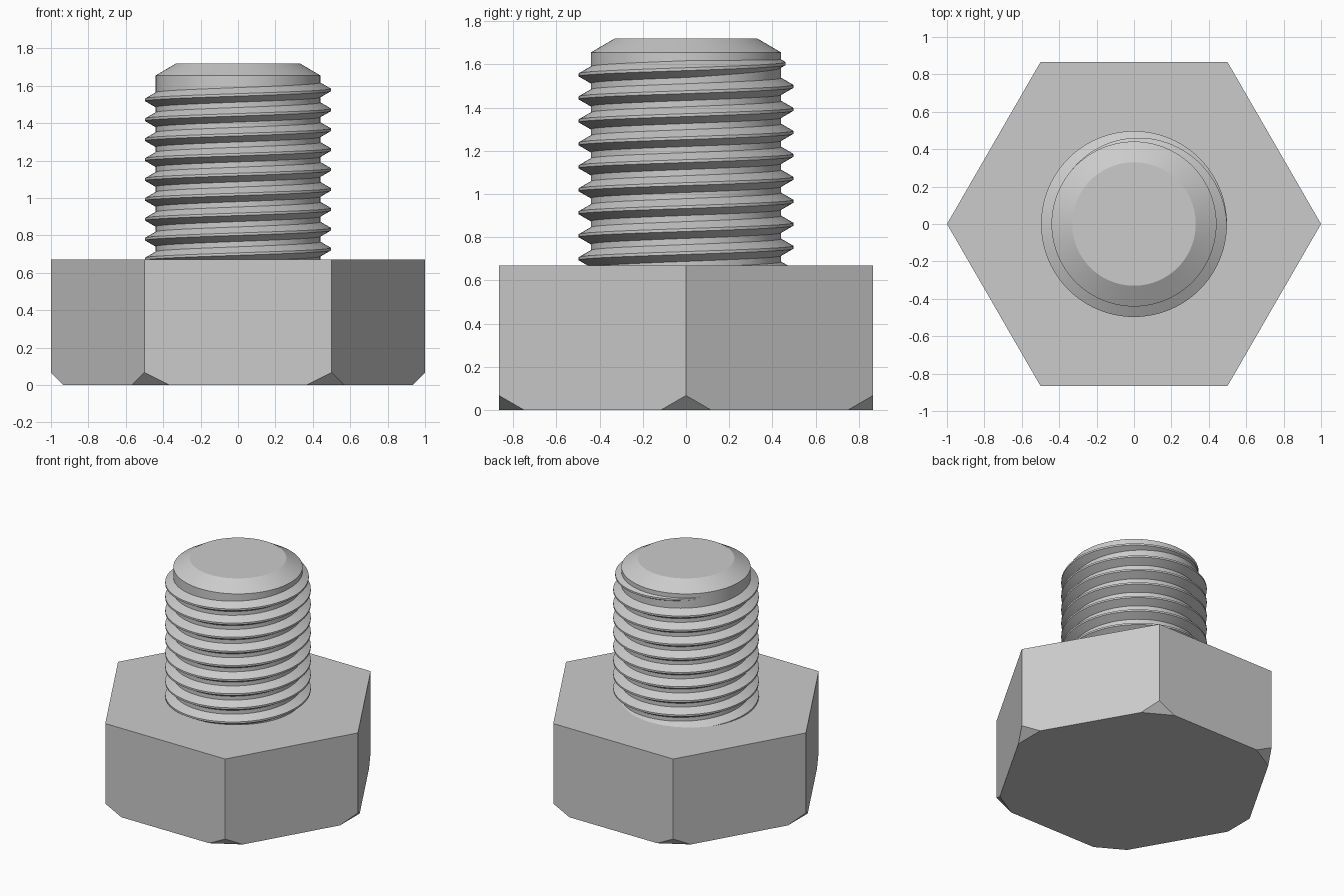
import bpy, bmesh
from math import sin, cos, pi, tan, radians
from mathutils import Vector

if "Cube" in bpy.data.objects:
    bpy.data.objects.remove(bpy.data.objects["Cube"], do_unlink=True)

HEAD_H, TOP_Z = 0.67, 1.72
ROOT_R, CREST_R, PITCH = 0.441, 0.497, 0.1064
SEG = 96

steel = bpy.data.materials.new("plain_grey_steel")
steel.use_nodes = True
grey = (0.6, 0.6, 0.6, 1)
steel.diffuse_color = grey
steel.node_tree.nodes["Principled BSDF"].inputs["Base Color"].default_value = grey


def finish(name, bm, smooth=False):
    bmesh.ops.recalc_face_normals(bm, faces=bm.faces)
    mesh = bpy.data.meshes.new(name)
    bm.to_mesh(mesh)
    bm.free()
    mesh.materials.append(steel)
    obj = bpy.data.objects.new(name, mesh)
    bpy.context.collection.objects.link(obj)
    if smooth:
        bpy.ops.object.select_all(action='DESELECT')
        obj.select_set(True)
        bpy.context.view_layer.objects.active = obj
        bpy.ops.object.shade_smooth_by_angle(angle=radians(30))
    return obj


def polar(r, a, z):
    return Vector((r * cos(a), r * sin(a), z))


def bridge(bm, rings, close_ring):
    """Join consecutive rows of vertices with quads."""
    for a, b in zip(rings, rings[1:]):
        n = len(a)
        for i in range(n if close_ring else n - 1):
            j = (i + 1) % n
            bm.faces.new((a[i], a[j], b[j], b[i]))


# Hexagonal head, with each lower corner cut off flat
bm = bmesh.new()
rings = [[bm.verts.new(polar(1, k * pi / 3, z)) for k in range(6)] for z in (0, HEAD_H)]
bridge(bm, rings, True)
for ring in rings:
    bm.faces.new(ring)
bmesh.ops.recalc_face_normals(bm, faces=bm.faces)
for k in range(6):
    a = k * pi / 3
    cut = bmesh.ops.bisect_plane(
        bm, geom=bm.verts[:] + bm.edges[:] + bm.faces[:], dist=1e-5,
        plane_co=polar(1, a, 0.067), plane_no=polar(1, a, -1), clear_outer=True)
    bmesh.ops.holes_fill(bm, edges=[e for e in bm.edges if e.is_boundary], sides=0)
finish("bolt_head", bm)

# Plain core of the shank with a chamfered tip
bm = bmesh.new()
profile = [(ROOT_R, HEAD_H - 0.02), (ROOT_R, 1.655), (0.33, TOP_Z)]
rings = [[bm.verts.new(polar(r, 2 * pi * i / SEG, z)) for i in range(SEG)] for r, z in profile]
bridge(bm, rings, True)
bm.faces.new(rings[0])
bm.faces.new(rings[-1])
finish("shank_core", bm, True)

# Right-handed thread ridge, starting inside the head and fading out near the tip
bm = bmesh.new()
FADE = radians(138)
sunk = 0.004
start = -10 * SEG
end = round(FADE / (2 * pi) * SEG)
rows = []
for i in range(start, end + 1):
    a = 2 * pi * i / SEG
    z = 1.578 + PITCH * i / SEG
    fade = min(1, max(0, 1 - a / FADE))
    crest = ROOT_R + (CREST_R - ROOT_R) * fade
    flat = PITCH / 16
    base_r = ROOT_R - sunk
    half = flat + (crest - base_r) * tan(radians(30))
    section = [(base_r, -half), (crest, -flat), (crest, flat), (base_r, half)]
    rows.append([bm.verts.new(polar(r, a, z + dz)) for r, dz in section])
bridge(bm, rows, True)
bm.faces.new(rows[0])
bm.faces.new(rows[-1])
finish("thread_ridge", bm, True)
